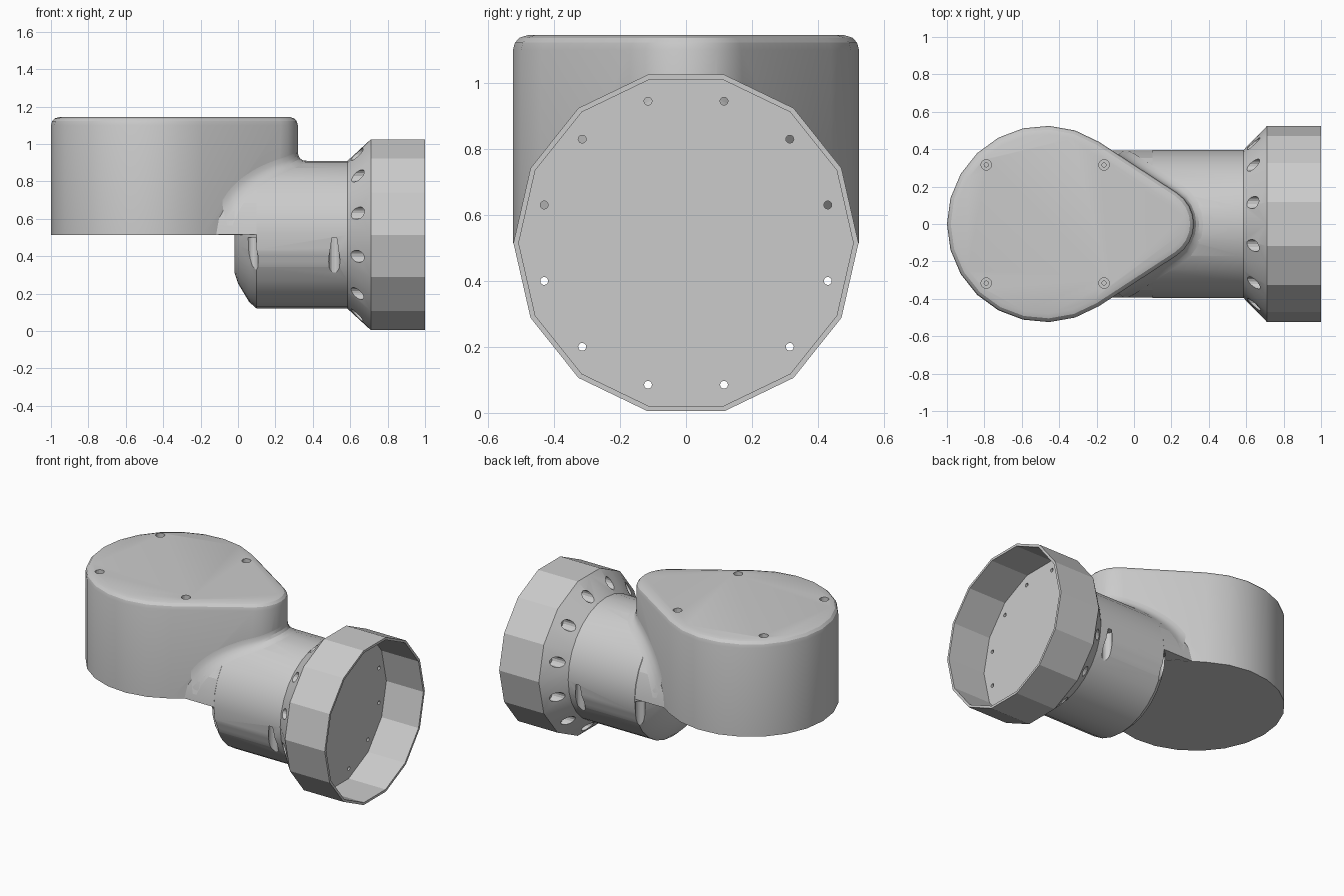
import bpy, bmesh
from math import sin, cos, pi, acos, sqrt
from mathutils import Vector

if "Cube" in bpy.data.objects:
    bpy.data.objects.remove(bpy.data.objects["Cube"])

ZC, RB, N = 0.515, 0.395, 28            # barrel axis height, radius, sides
BIG, R1, TIP, R2 = -0.475, 0.525, 0.12, 0.2   # teardrop circles
A = acos((R1 - R2) / (TIP - BIG))       # tangent angle of the teardrop


def loft(bm, rings):
    """Skin closed rings and cap both ends."""
    vs = [[bm.verts.new(p) for p in r] for r in rings]
    n = len(vs[0])
    for a, b in zip(vs, vs[1:]):
        for i in range(n):
            bm.faces.new((a[i], a[(i + 1) % n], b[(i + 1) % n], b[i]))
    bm.faces.new(vs[0][::-1])
    bm.faces.new(vs[-1])


def finish(name, bm):
    bmesh.ops.recalc_face_normals(bm, faces=bm.faces[:])
    me = bpy.data.meshes.new(name)
    bm.to_mesh(me)
    bm.free()
    ob = bpy.data.objects.new(name, me)
    bpy.context.collection.objects.link(ob)
    return ob


def ring_x(x, r, y=0, z=ZC, n=N, poly=False):
    """Ring around the x axis; poly gives a 14-sided outline."""
    out = []
    for i in range(n):
        k = cos(pi / 14) if poly and i % 2 else 1
        t = 2 * pi * i / n
        out.append(Vector((x, y + r * k * cos(t), z + r * k * sin(t))))
    return out


def ring_z(x, y, z, r, n=16):
    return [Vector((x + r * cos(2 * pi * i / n), y + r * sin(2 * pi * i / n), z)) for i in range(n)]


def teardrop(inset, z):
    pts = []
    for i in range(9):
        t = -A + 2 * A * i / 8
        pts.append(Vector((TIP + (R2 - inset) * cos(t), (R2 - inset) * sin(t), z)))
    for i in range(17):
        t = A + (2 * pi - 2 * A) * i / 16
        pts.append(Vector((BIG + (R1 - inset) * cos(t), (R1 - inset) * sin(t), z)))
    return pts


# teardrop housing with rounded top edge
bm = bmesh.new()
loft(bm, [teardrop(d, z) for d, z in
          [(0, ZC), (0, 1.10), (0.006, 1.122), (0.02, 1.137), (0.045, 1.145)]])
housing = finish("joint_housing", bm)

# barrel, cone and hollow 14-sided flange
bm = bmesh.new()
loft(bm, [ring_x(x, r, poly=p) for x, r, p in
          [(-0.02, 0.2, 0), (0, 0.26, 0), (0.06, 0.36, 0), (0.1, RB, 0), (0.585, RB, 0),
           (0.71, 0.523, 1), (1.0, 0.523, 1), (1.0, 0.507, 1), (0.73, 0.507, 1)]])
barrel = finish("flanged_barrel", bm)

# upper half of the barrel continuing into the housing
bm = bmesh.new()
arc = [(0.393 * cos(2 * pi * i / N), max(0.393 * sin(2 * pi * i / N), 0.002)) for i in range(N // 2 + 1)]
loft(bm, [[Vector((x, y, ZC + z)) for y, z in arc] for x in (-0.25, 0.2)])
saddle = finish("barrel_saddle", bm)

# all bolt holes and slots in one cutter
bm = bmesh.new()
for i in range(12):
    t = pi / 12 + i * pi / 6
    y, z = 0.445 * cos(t), ZC + 0.445 * sin(t)
    loft(bm, [ring_x(x, r, y, z, 14) for x, r in
              [(0.57, 0.033), (0.70, 0.033), (0.70, 0.012), (0.78, 0.012)]])
for s in (-1, 1):
    for x in (0.078, 0.515):
        loft(bm, [ring_z(x, s * 0.366, z, 0.03) for z in (0.05, 0.5)])
    for x in (-0.79, -0.16):
        loft(bm, [ring_z(x, s * 0.316, z, r) for z, r in
                  [(1.2, 0.028), (1.115, 0.028), (1.115, 0.011), (1.06, 0.011)]])
cutter = finish("hole_cutter", bm)
cutter.hide_render = True

# join the parts, then cut the holes
for other, op in ((barrel, 'UNION'), (saddle, 'UNION'), (cutter, 'DIFFERENCE')):
    m = housing.modifiers.new(op, 'BOOLEAN')
    m.object, m.operation, m.solver = other, op, 'EXACT'
dg = bpy.context.evaluated_depsgraph_get()
housing.data = bpy.data.meshes.new_from_object(housing.evaluated_get(dg))
housing.modifiers.clear()
for ob in (barrel, saddle, cutter):
    bpy.data.objects.remove(ob)

# concave fillet where the housing wall meets the barrel
path = []
big = Vector((BIG + R1 * cos(A), R1 * sin(A)))
tip = Vector((TIP + R2 * cos(A), R2 * sin(A)))
for i in range(17):
    p = big.lerp(tip, i / 16)
    if p.y < 0.388:
        path.append((p, Vector((cos(A), sin(A)))))
for i in range(1, 5):
    t = A * (1 - i / 4)
    n = Vector((cos(t), sin(t)))
    path.append((Vector((TIP, 0)) + R2 * n, n))
path += [(Vector((p.x, -p.y)), Vector((n.x, -n.y))) for p, n in path[-2::-1]]


def on_barrel(p):
    y = max(-0.392, min(0.392, p.y))
    return Vector((p.x, y, ZC + sqrt(RB * RB - y * y)))


bm = bmesh.new()
rows = []
for p, n in path:
    c = on_barrel(p)
    a, b = c + Vector((0, 0, 0.05)), on_barrel(p + 0.05 * n)
    rows.append([bm.verts.new(a * (1 - t) ** 2 + c * 2 * t * (1 - t) + b * t * t)
                 for t in (0, 0.25, 0.5, 0.75, 1)])
for r, q in zip(rows, rows[1:]):
    for i in range(4):
        bm.faces.new((r[i], r[i + 1], q[i + 1], q[i]))
blend = finish("housing_fillet", bm)
for f in blend.data.polygons:           # face the strip outward
    if f.normal.z < 0:
        f.flip()

# shading: smooth barrel and housing, crisp flange facets
for ob in (housing, blend):
    bpy.ops.object.select_all(action='DESELECT')
    ob.select_set(True)
    bpy.context.view_layer.objects.active = ob
    bpy.ops.object.shade_smooth_by_angle(angle=0.38)
